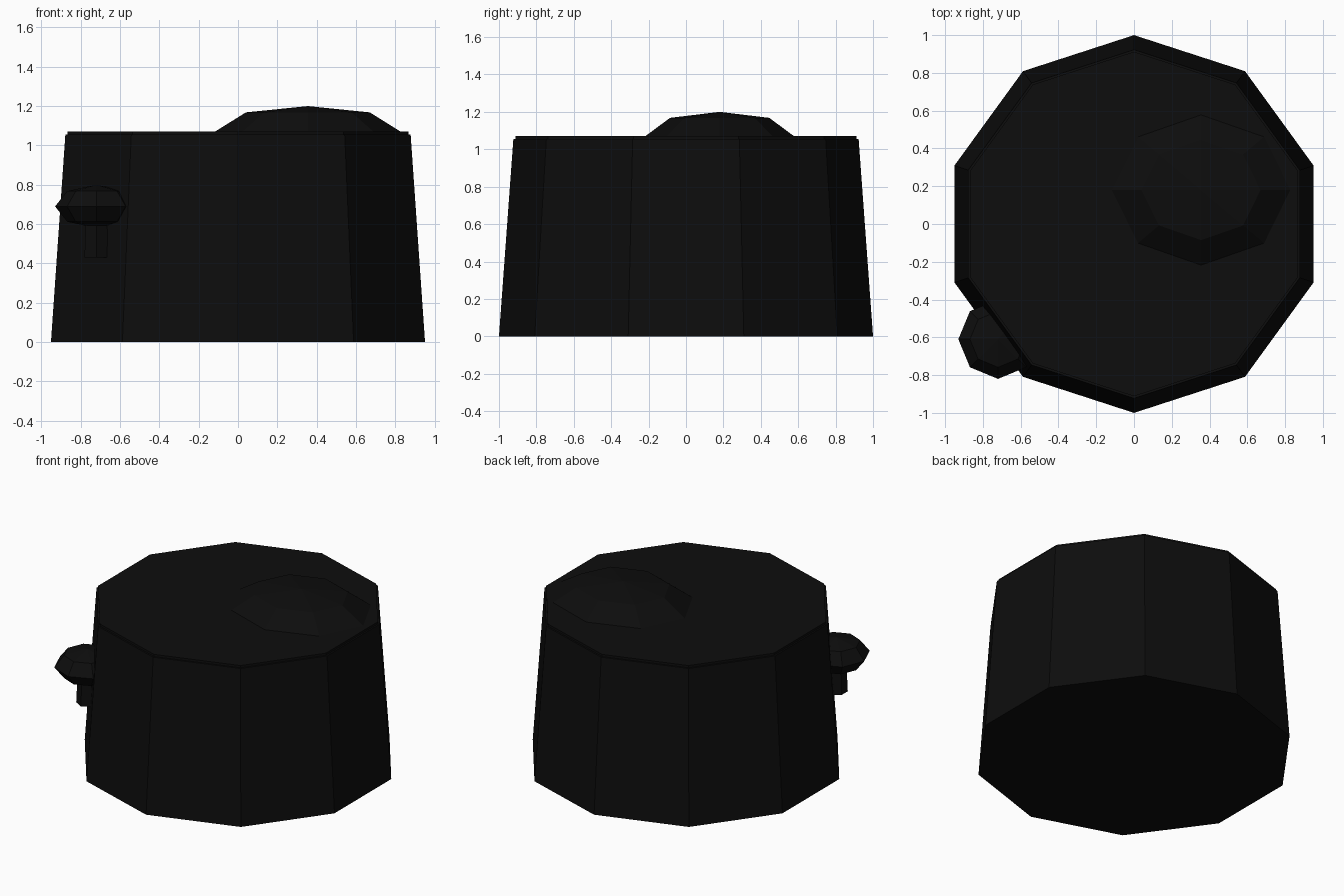
import bpy
import bmesh
from mathutils import Matrix, Vector

if "Cube" in bpy.data.objects:
    bpy.data.objects.remove(bpy.data.objects["Cube"])

dark = bpy.data.materials.new("charred_bark")
dark.diffuse_color = (0.004, 0.004, 0.004, 1)
dark.use_nodes = True
dark.node_tree.nodes["Principled BSDF"].inputs["Base Color"].default_value = dark.diffuse_color


def lathe(name, profile, sides, center=(0, 0, 0), scale=(1, 1, 1)):
    """Stack n-sided rings from (radius, z) pairs; radius 0 makes a pole."""
    bm = bmesh.new()
    rings = []
    for r, z in profile:
        if r == 0:
            rings.append([bm.verts.new((0, 0, z))])
        else:
            rings.append([bm.verts.new(Matrix.Rotation(6.2831853 * i / sides, 3, 'Z')
                                       @ Vector((0, r, z))) for i in range(sides)])
    for a, b in zip(rings, rings[1:]):
        for i in range(sides):
            j = (i + 1) % sides
            quad = [a[i % len(a)], a[j % len(a)], b[j % len(b)], b[i % len(b)]]
            bm.faces.new(list(dict.fromkeys(quad)))
    for ring in (rings[0], rings[-1]):
        if len(ring) > 1:
            bm.faces.new(ring)
    bmesh.ops.recalc_face_normals(bm, faces=bm.faces)
    mesh = bpy.data.meshes.new(name)
    bm.to_mesh(mesh)
    bm.free()
    ob = bpy.data.objects.new(name, mesh)
    ob.location = center
    ob.scale = scale
    mesh.materials.append(dark)
    bpy.context.collection.objects.link(ob)
    return ob


# Tapered ten-sided trunk and the thin cut surface on it
lathe("stump_trunk", [(1.0, 0), (0.923, 1.055)], 10)
lathe("cut_top", [(0.912, 1.04), (0.912, 1.07)], 10)

# Low moss mound lying off-centre on the cut surface
lathe("moss_mound", [(0.485, 1.062), (0.315, 1.168), (0, 1.2)], 8,
      center=(0.355, 0.18, 0), scale=(1, 0.842, 1))

# Mushroom growing from the front left side
R, H, k = 0.21, 0.11, 0.7071
lathe("mushroom_cap", [(0, -H), (R * k, -H * k), (R, 0), (R * k, H * k), (0, H)], 8,
      center=(-0.72, -0.61, 0.69))
lathe("mushroom_stem", [(0.07, 0.43), (0.06, 0.66)], 6, center=(-0.72, -0.61, 0))
